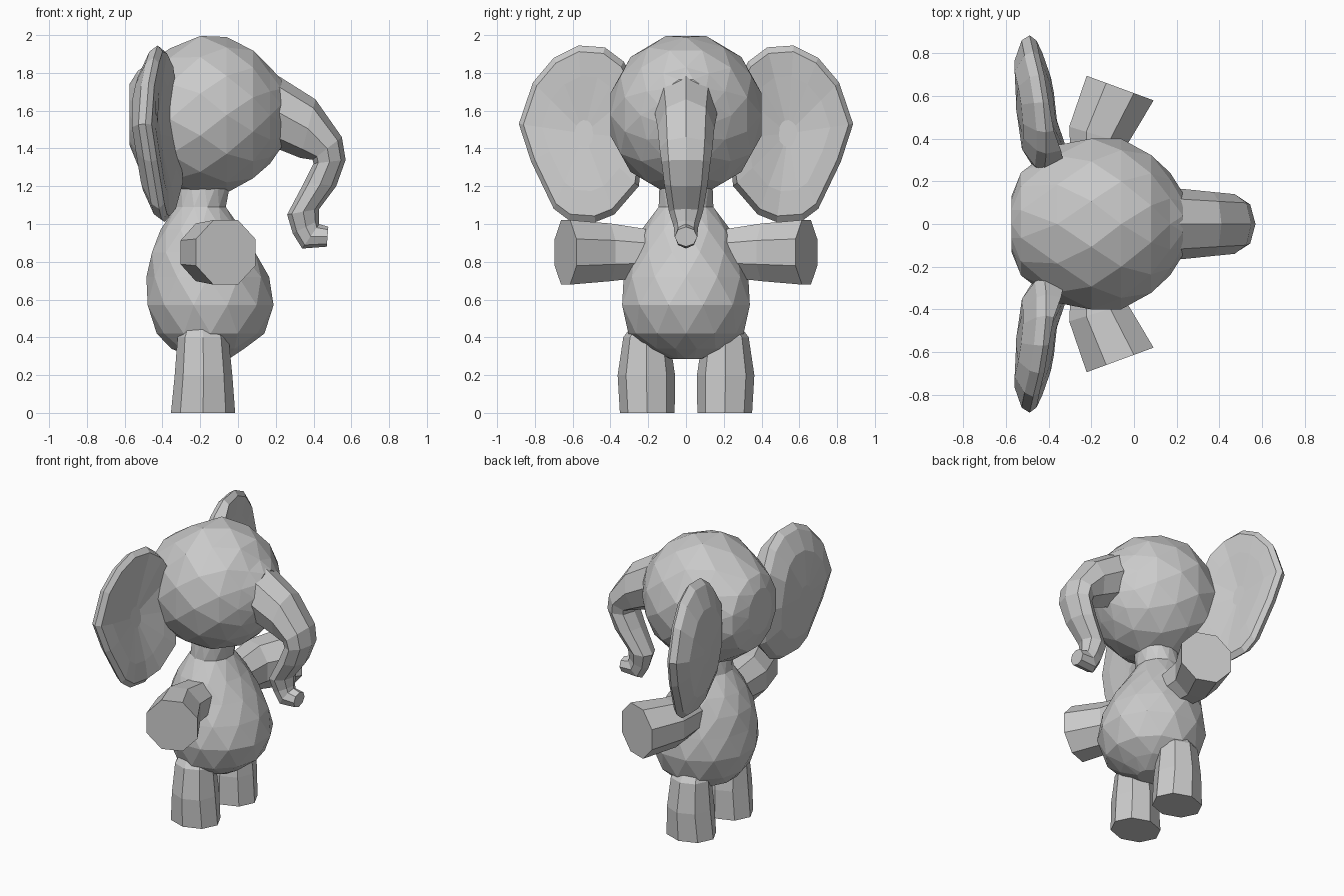
import bpy, bmesh, math
from mathutils import Vector

cube = bpy.data.objects.get("Cube")
if cube:
    bpy.data.objects.remove(cube, do_unlink=True)

# One plain grey for the whole figure
grey = bpy.data.materials.new("plain_grey")
grey.use_nodes = True
grey.diffuse_color = (0.6, 0.6, 0.6, 1)
grey.node_tree.nodes["Principled BSDF"].inputs["Base Color"].default_value = (0.6, 0.6, 0.6, 1)


def skin(name, rings, stagger=False):
    """Join rings of points into a closed, flat-faced solid."""
    bm = bmesh.new()
    loops = [[bm.verts.new(p) for p in ring] for ring in rings]
    n = len(loops[0])
    for k, (lo, hi) in enumerate(zip(loops, loops[1:])):
        for i in range(n):
            j = (i + 1) % n
            if not stagger:
                bm.faces.new((lo[i], lo[j], hi[j], hi[i]))
            elif k % 2 == 0:
                bm.faces.new((lo[i], lo[j], hi[i]))
                bm.faces.new((lo[j], hi[j], hi[i]))
            else:
                bm.faces.new((lo[i], hi[j], hi[i]))
                bm.faces.new((lo[i], lo[j], hi[j]))
    bm.faces.new(loops[0])
    bm.faces.new(loops[-1])
    bmesh.ops.recalc_face_normals(bm, faces=bm.faces)
    mesh = bpy.data.meshes.new(name)
    bm.to_mesh(mesh)
    bm.free()
    mesh.materials.append(grey)
    bpy.context.collection.objects.link(bpy.data.objects.new(name, mesh))


def loft(name, sections, sides, stagger=False, turn=0.0):
    """Each section is two opposite points and a half-width vector."""
    rings = []
    for k, (a, b, w) in enumerate(sections):
        a, b, w = Vector(a), Vector(b), Vector(w)
        mid, half = (a + b) / 2, (b - a) / 2
        shift = turn + (0.5 if stagger and k % 2 else 0)
        angles = [math.tau * (i + shift) / sides for i in range(sides)]
        rings.append([mid + half * math.cos(t) + w * math.sin(t) for t in angles])
    skin(name, rings, stagger)


# Head, from back to face: position, bottom, top, half width
head = [(-0.575, 1.42, 1.74, 0.13), (-0.53, 1.30, 1.82, 0.25),
        (-0.36, 1.18, 1.93, 0.37), (-0.20, 1.15, 2.01, 0.415),
        (-0.06, 1.165, 1.99, 0.40), (0.08, 1.23, 1.93, 0.335),
        (0.17, 1.32, 1.83, 0.24), (0.23, 1.40, 1.77, 0.15)]
loft("head", [((x, 0, lo), (x, 0, hi), (0, w, 0)) for x, lo, hi, w in head], 12, True)

# Pear-shaped body with neck: height, back, front, half width
body = [(0.285, -0.22, -0.05, 0.08), (0.34, -0.36, 0.04, 0.22),
        (0.42, -0.43, 0.14, 0.305), (0.57, -0.49, 0.20, 0.35),
        (0.72, -0.485, 0.165, 0.33), (0.85, -0.465, 0.10, 0.285),
        (0.97, -0.41, 0.02, 0.235), (1.09, -0.335, -0.06, 0.15),
        (1.22, -0.32, -0.04, 0.14)]
loft("body", [((xb, 0, z), (xf, 0, z), (0, w, 0)) for z, xb, xf, w in body], 12, True)

# Trunk: upper edge, lower edge, half width
trunk = [(0.14, 1.82, 0.17, 1.40, 0.15), (0.22, 1.78, 0.23, 1.39, 0.165),
         (0.41, 1.66, 0.33, 1.35, 0.15), (0.55, 1.46, 0.395, 1.34, 0.14),
         (0.57, 1.34, 0.40, 1.32, 0.13), (0.52, 1.20, 0.35, 1.22, 0.115),
         (0.43, 1.08, 0.26, 1.05, 0.09), (0.43, 1.02, 0.29, 0.95, 0.065),
         (0.43, 1.00, 0.34, 0.87, 0.06), (0.478, 0.985, 0.47, 0.88, 0.06)]
loft("trunk", [((xu, 0, zu), (xl, 0, zl), (0, w, 0)) for xu, zu, xl, zl, w in trunk], 8)

# Ear outline, across and up
ear = [(0.25, 1.72), (0.33, 1.86), (0.43, 1.935), (0.57, 1.945), (0.70, 1.88),
       (0.81, 1.75), (0.885, 1.53), (0.82, 1.33), (0.70, 1.08), (0.62, 1.02),
       (0.48, 1.01), (0.38, 1.05), (0.25, 1.20), (0.22, 1.45)]


def ear_ring(side, scale, depth):
    """Ring of the ear, swept back at the outer edge; thick in front at the root."""
    points = []
    for y, z in ear:
        y, z = 0.54 + (y - 0.54) * scale, 1.48 + (z - 1.48) * scale
        x = -0.44 - 0.1 * (y - 0.3) + 0.12 * abs(z - 1.6) + depth
        if depth > 0:
            x += 0.35 * max(0, 0.47 - y)
        points.append((x, side * y, z))
    return points


for side, label in ((1, "left"), (-1, "right")):
    skin(label + "_ear", [ear_ring(side, scale, depth) for scale, depth in (
        (0.15, 0.035), (0.65, 0.04), (0.93, 0.03), (1.0, 0.0),
        (0.93, -0.04), (0.65, -0.085), (0.15, -0.095))])

    # Arm: reaches sideways and a little forward, wider at the blunt end
    loft(label + "_arm", [
        ((-0.30, side * 0.18, 0.845), (-0.05, side * 0.15, 0.845), (0, 0, 0.13)),
        ((-0.315, side * 0.46, 0.85), (-0.02, side * 0.37, 0.85), (0, 0, 0.165)),
        ((-0.235, side * 0.70, 0.85), (0.105, side * 0.575, 0.85), (0, 0, 0.185))],
        8, turn=0.5)

    # Leg: short column flaring slightly to the foot
    leg = [(0.0, -0.355, -0.015, 0.205, 0.145), (0.2, -0.335, -0.03, 0.21, 0.152),
           (0.40, -0.32, -0.05, 0.21, 0.122), (0.47, -0.29, -0.09, 0.19, 0.09)]
    loft(label + "_leg", [((xb, side * y, z), (xf, side * y, z), (0, w, 0))
                          for z, xb, xf, y, w in leg], 8)
